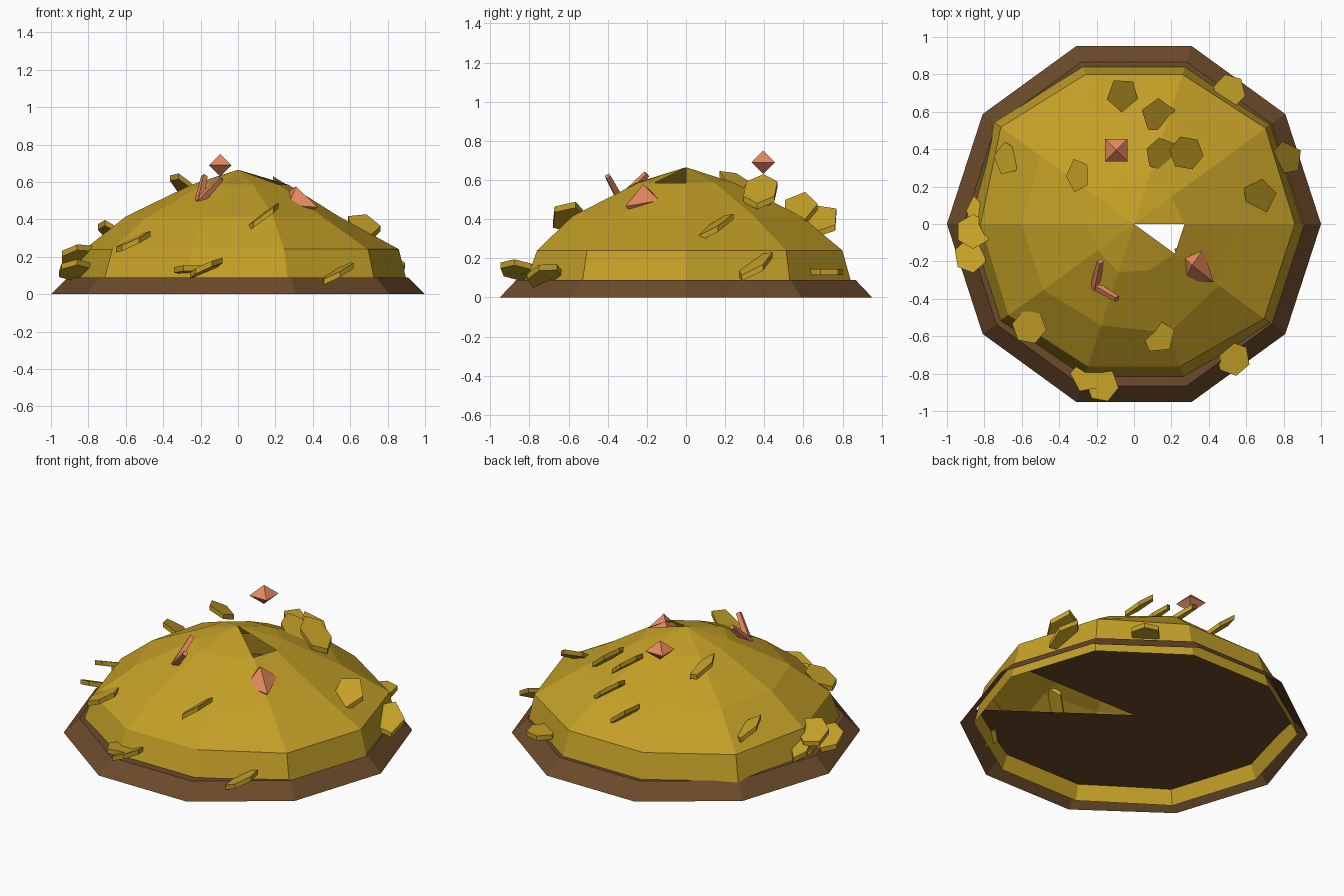
import bpy, bmesh
from math import cos, sin, pi, radians
from mathutils import Vector, Matrix

if "Cube" in bpy.data.objects:
    bpy.data.objects.remove(bpy.data.objects["Cube"])


def material(name, rgb):
    m = bpy.data.materials.new(name)
    m.use_nodes = True
    m.diffuse_color = (*rgb, 1)
    m.node_tree.nodes["Principled BSDF"].inputs["Base Color"].default_value = (*rgb, 1)
    return m


gold = material("gold", (0.55, 0.35, 0.02))
brown = material("earth brown", (0.15, 0.07, 0.024))
coral = material("coral", (0.78, 0.25, 0.115))


def finish(bm, name, mat):
    mesh = bpy.data.meshes.new(name)
    bm.to_mesh(mesh)
    bm.free()
    mesh.materials.append(mat)
    obj = bpy.data.objects.new(name, mesh)
    bpy.context.collection.objects.link(obj)
    return obj


def mound_shell(name, rings, apex_z, mat, sides=10):
    """Stacked rings (height, radii) closed by a fan with its last wedge open."""
    bm = bmesh.new()
    rows = []
    for z, radii in rings:
        row = []
        for i in range(sides):
            a = 2 * pi * i / sides
            r = radii[i % len(radii)]
            row.append(bm.verts.new((r * cos(a), r * sin(a), z)))
        rows.append(row)
    for low, high in zip(rows, rows[1:]):
        for i in range(sides):
            j = (i + 1) % sides
            bm.faces.new((low[i], low[j], high[j], high[i]))
    tip = bm.verts.new((0, 0, apex_z))
    for i in range(sides - 1):
        bm.faces.new((rows[-1][i], rows[-1][i + 1], tip))
    return finish(bm, name, mat)


# Earth base and the faceted gold heap
mound_shell("earth_base", [(0, [1]), (0.09, [0.91])], 0.09, brown)
mound_shell("gold_heap", [
    (0, [0.92, 0.92, 0.91, 0.91, 0.94, 0.91, 0.91, 0.89, 0.89, 0.92]),
    (0.24, [0.86, 0.87, 0.84, 0.84, 0.88, 0.82, 0.83, 0.8, 0.8, 0.86]),
    (0.415, [0.54, 0.59, 0.62, 0.6, 0.62, 0.6, 0.6, 0.57, 0.61, 0.56]),
    (0.585, [0.27, 0.25, 0.26, 0.25, 0.25, 0.25, 0.24, 0.27, 0.26, 0.27]),
], 0.665, gold)


# Loose coins: sloping plates with upright sides
def coin(name, pos, slope, sides, spin, width):
    bm = bmesh.new()
    bmesh.ops.create_cone(bm, cap_ends=True, segments=sides, radius1=0.093,
                          radius2=0.093, depth=0.03)
    bm.transform(Matrix.Diagonal((width, 1, 1, 1)) @ Matrix.Rotation(radians(spin), 4, "Z"))
    for v in bm.verts:
        v.co.z += slope[0] * v.co.x + slope[1] * v.co.y
    bm.transform(Matrix.Translation(pos))
    return finish(bm, name, gold)


east = (-0.79, 0.14)
coins = [
    ((-0.06, 0.69, 0.39), east, 5, 33, 0.95),
    ((0.13, 0.58, 0.45), east, 5, 0, 1),
    ((0.15, 0.37, 0.53), east, 6, 10, 0.95),
    ((0.28, 0.38, 0.54), east, 6, 20, 1),
    ((0.67, 0.15, 0.36), (-0.19, 0.6), 5, -10, 1),
    ((0.81, 0.35, 0.16), (-0.38, 0.55), 5, 10, 1),
    ((0.51, 0.71, 0.13), (0, 0), 6, 15, 0.95),
    ((-0.68, 0.35, 0.33), (-0.5, -0.44), 5, 10, 0.75),
    ((-0.3, 0.26, 0.585), (-0.53, -0.41), 5, 20, 0.68),
    ((-0.86, -0.04, 0.21), (0.17, -0.44), 6, 0, 1),
    ((-0.875, -0.17, 0.13), (0.11, -0.44), 6, 10, 0.95),
    ((-0.85, 0.06, 0.15), (0.4, -0.46), 5, 10, 0.5),
    ((-0.56, -0.55, 0.28), (0.47, 0.09), 6, 20, 1),
    ((-0.25, -0.81, 0.13), (0, -0.1), 5, 10, 1),
    ((-0.17, -0.86, 0.14), (0.44, -0.11), 6, 20, 0.95),
    ((0.13, -0.6, 0.41), (0.72, 0.06), 5, 5, 1),
    ((0.53, -0.72, 0.11), (0.52, 0.13), 6, 10, 1),
]
for n, settings in enumerate(coins, 1):
    coin(f"loose_coin_{n}", *settings)


# Gems: octahedra spanned by three half axes
def gem(name, centre, axes):
    bm = bmesh.new()
    c = Vector(centre)
    ends = [[bm.verts.new(c + s * Vector(a)) for s in (1, -1)] for a in axes]
    for x in ends[0]:
        for y in ends[1]:
            for z in ends[2]:
                bm.faces.new((x, y, z))
    bmesh.ops.recalc_face_normals(bm, faces=bm.faces)
    return finish(bm, name, coral)


gem("floating_gem", (-0.095, 0.395, 0.69),
    [(0.06, 0.06, 0), (-0.06, 0.06, 0), (0, 0, 0.06)])
gem("buried_gem", (0.32, -0.22, 0.485),
    [(0.105, -0.09, -0.02), (0.05, 0.085, 0.01), (-0.01, 0, 0.092)])


# Forked pair of slim rods sticking out of the heap
def rod(name, start, end, width=0.036):
    a, b = Vector(start), Vector(end)
    bm = bmesh.new()
    bmesh.ops.create_cone(bm, cap_ends=True, segments=4, radius1=width * 0.7,
                          radius2=width * 0.5, depth=(b - a).length)
    bm.transform(Matrix.Translation((a + b) / 2) @ (b - a).to_track_quat("Z", "Y").to_matrix().to_4x4())
    return finish(bm, name, coral)


rod("fork_rod_back", (-0.21, -0.34, 0.49), (-0.18, -0.2, 0.63))
rod("fork_rod_front", (-0.21, -0.33, 0.49), (-0.09, -0.4, 0.62))
